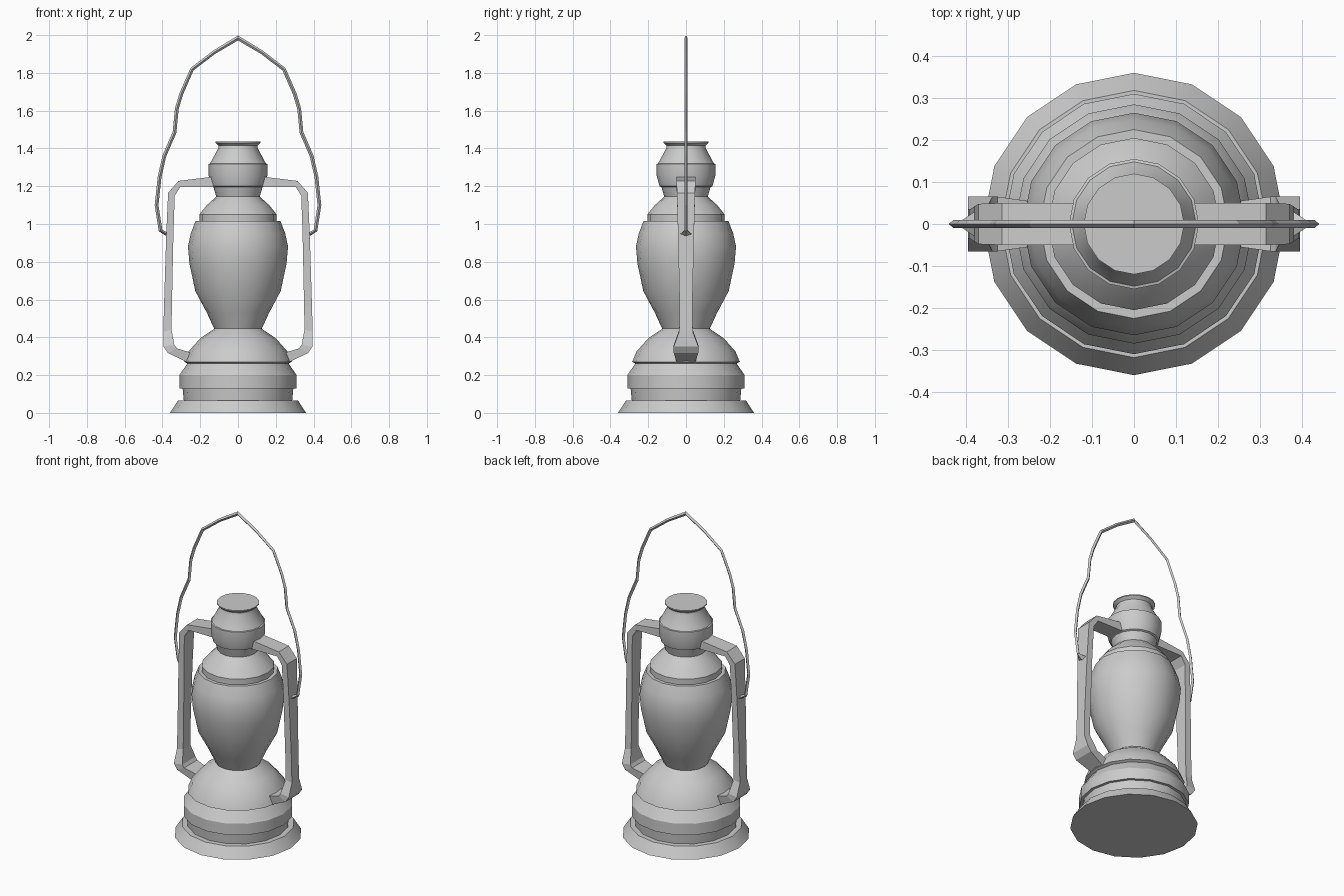
import bpy, bmesh, math
from mathutils import Vector

if "Cube" in bpy.data.objects:
    bpy.data.objects.remove(bpy.data.objects["Cube"])

SIDES = 16


def finish(name, bm, smooth=False):
    bmesh.ops.recalc_face_normals(bm, faces=bm.faces[:])
    me = bpy.data.meshes.new(name)
    bm.to_mesh(me)
    bm.free()
    ob = bpy.data.objects.new(name, me)
    bpy.context.collection.objects.link(ob)
    if smooth:
        for p in me.polygons:
            p.use_smooth = True
        me.set_sharp_from_angle(angle=math.radians(30))
    return ob


def skin(bm, rings, cap_start=True, cap_end=True):
    rings = [[bm.verts.new(co) for co in ring] for ring in rings]
    for a, b in zip(rings, rings[1:]):
        n = len(a)
        for i in range(n):
            j = (i + 1) % n
            bm.faces.new((a[i], a[j], b[j], b[i]))
    if cap_start:
        bm.faces.new(rings[0][::-1])
    if cap_end:
        bm.faces.new(rings[-1])


def lathe(name, profile):
    bm = bmesh.new()
    skin(bm, [[(r * math.cos(2 * math.pi * i / SIDES),
                r * math.sin(2 * math.pi * i / SIDES), z)
               for i in range(SIDES)] for r, z in profile])
    return finish(name, bm, smooth=True)


def mirror_x(ob):
    ob.modifiers.new("Mirror", 'MIRROR').use_axis[0] = True


# Stepped fuel tank with domed top
lathe("fuel_tank", [(.36, 0), (.318, .065), (.287, .065), (.293, .13),
                    (.31, .13), (.31, .2), (.268, .262), (.285, .27),
                    (.262, .325), (.2, .395), (.125, .446)])

# Glass globe
lathe("globe", [(.125, .444), (.165, .53), (.226, .645), (.257, .79),
                (.265, .88), (.25, .95), (.225, 1.015)])

# Hood and chimney
lathe("chimney", [(.205, 1.01), (.205, 1.05), (.165, 1.1), (.115, 1.145),
                  (.13, 1.195), (.14, 1.2), (.155, 1.255), (.155, 1.318),
                  (.148, 1.32), (.105, 1.40), (.103, 1.415),
                  (.12, 1.43), (.12, 1.436)])

# Side frame: outer x, z, inner x, z, half width
frame = [(.12, 1.252, .11, 1.197, .05), (.315, 1.228, .305, 1.197, .05),
         (.37, 1.165, .335, 1.15, .048), (.38, .94, .342, .94, .042),
         (.392, .56, .35, .56, .034), (.395, .43, .352, .44, .036),
         (.395, .352, .337, .36, .065), (.372, .318, .325, .342, .065),
         (.27, .268, .22, .31, .05)]
bm = bmesh.new()
skin(bm, [[(ox, -w, oz), (ox, w, oz), (ix, w, iz), (ix, -w, iz)]
          for ox, oz, ix, iz, w in frame])
mirror_x(finish("side_frame", bm))

# Wire carrying handle, half path mirrored at the peak
path = [(0, 1.985), (.125, 1.91), (.243, 1.82), (.3, 1.69), (.324, 1.61),
        (.336, 1.485), (.39, 1.36), (.415, 1.25), (.431, 1.1),
        (.41, .965), (.375, .945)]
pts = [Vector((x, 0, z)) for x, z in path]
rings = []
for i, p in enumerate(pts):
    t = (pts[min(i + 1, len(pts) - 1)] - pts[max(i - 1, 0)]).normalized()
    n = Vector((-t.z, 0, t.x)) * .010
    if i == 0:
        n = Vector((0, 0, .013))
    w = Vector((0, .032 if i == len(pts) - 1 else .009, 0))
    rings.append([p + n, p + w, p - n, p - w])
bm = bmesh.new()
skin(bm, rings, cap_start=False)
mirror_x(finish("carry_handle", bm))
